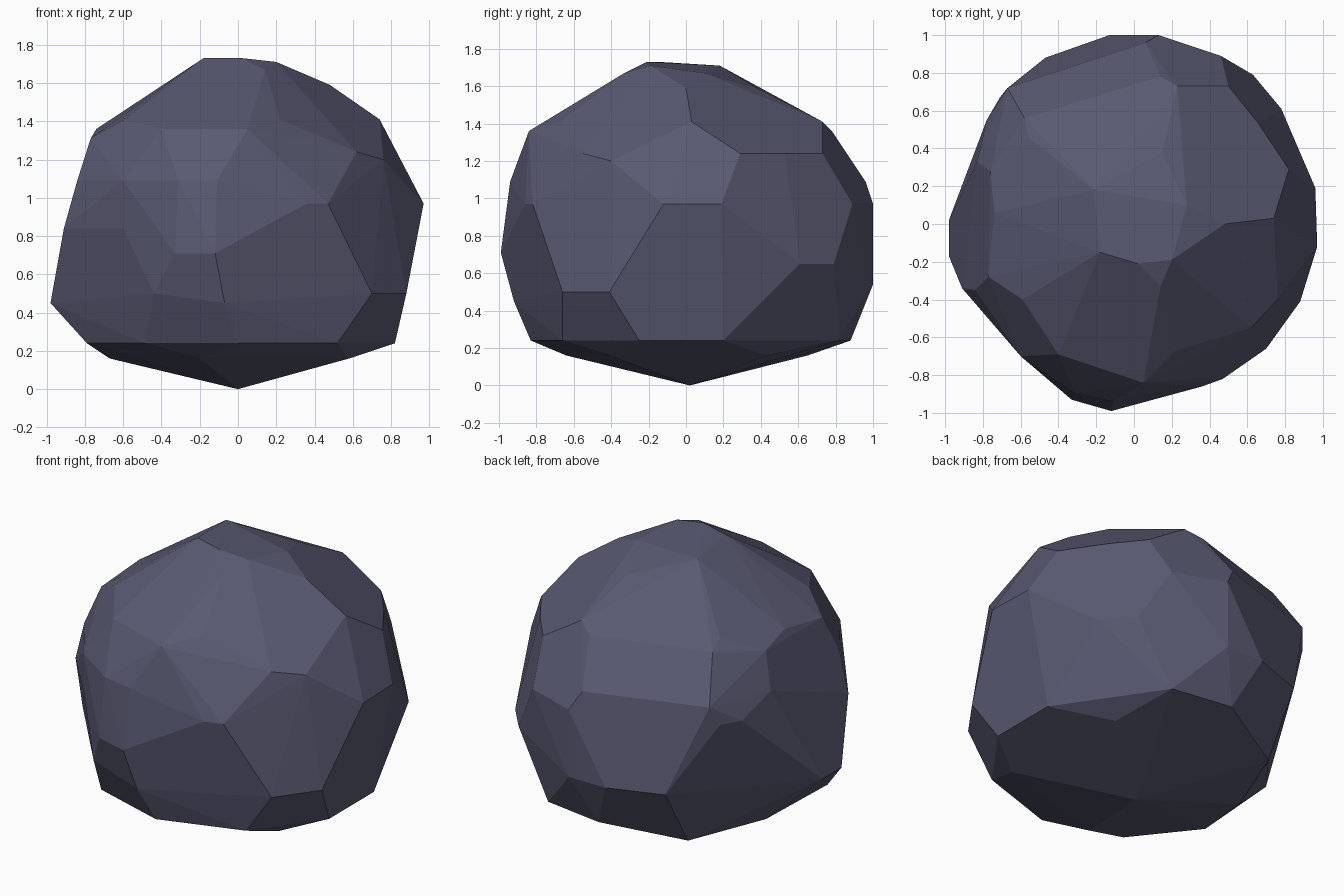
import bpy, bmesh, math

bm = bmesh.new()


def tier(z, *corners):
    """Add the rock corners that sit at one height."""
    for x, y in corners:
        bm.verts.new((x, y, z))


# Crown
tier(1.73, (-.18, -.15), (.02, -.21))
tier(1.71, (-.21, .18), (.20, -.19))
tier(1.67, (.28, .10), (.14, -.33))
tier(1.59, (.15, .38), (.48, 0))
tier(1.41, (.74, .03), (.23, .73), (-.56, .46), (-.59, -.40), (.22, -.67))
tier(1.36, (.14, .78), (-.58, .56), (-.74, .06), (-.40, -.69), (.05, -.84))

# Shoulder
tier(1.31, (-.77, -.28), (-.76, .28))
tier(1.24, (.82, .29), (.50, .73), (.62, -.55), (.66, .53))
tier(1.20, (.76, -.40))
tier(1.09, (.06, .96), (-.67, .72), (-.83, .33), (-.84, -.35),
     (-.11, -.94), (-.31, -.90), (-.60, -.70))

# Waist
tier(.97, (.96, .19), (.97, -.12), (.47, -.82), (.36, -.86),
     (.46, .89), (.13, 1), (-.71, .67), (-.78, .55))
tier(.84, (-.91, -.34), (-.60, -.70))
tier(.78, (.14, -.91))
tier(.71, (-.12, -.99), (-.33, -.93))
tier(.65, (.78, .61), (.63, .79), (.86, .31))

# Lower flank
tier(.54, (.13, 1), (-.13, 1), (-.47, .88))
tier(.50, (-.44, -.83), (.88, -.41), (.70, -.66))
tier(.45, (-.98, -.17), (-.98, .02), (-.07, -.92))

# Underside, tapering to a blunt point
tier(.24, (.82, -.25), (.82, .20), (.40, .82), (0, .88),
     (-.79, -.30), (-.49, -.68), (0, -.83), (.52, -.66))
tier(.16, (-.47, .65), (-.67, .15), (.58, -.41), (.50, .43), (-.20, -.64))
tier(0, (0, .02))

# Wrap the corners in a skin and merge nearly coplanar triangles into facets
hull = bmesh.ops.convex_hull(bm, input=bm.verts[:])
loose = [v for v in bm.verts if not v.link_faces]
bmesh.ops.delete(bm, geom=loose, context='VERTS')
bmesh.ops.dissolve_limit(bm, angle_limit=math.radians(3),
                         verts=bm.verts[:], edges=bm.edges[:])
bmesh.ops.recalc_face_normals(bm, faces=bm.faces[:])

mesh = bpy.data.meshes.new("rock")
bm.to_mesh(mesh)
bm.free()
rock = bpy.data.objects.new("rock", mesh)
bpy.context.collection.objects.link(rock)

# Dark slate colour
slate = bpy.data.materials.new("slate")
slate.diffuse_color = (.10, .10, .17, 1)
mesh.materials.append(slate)
